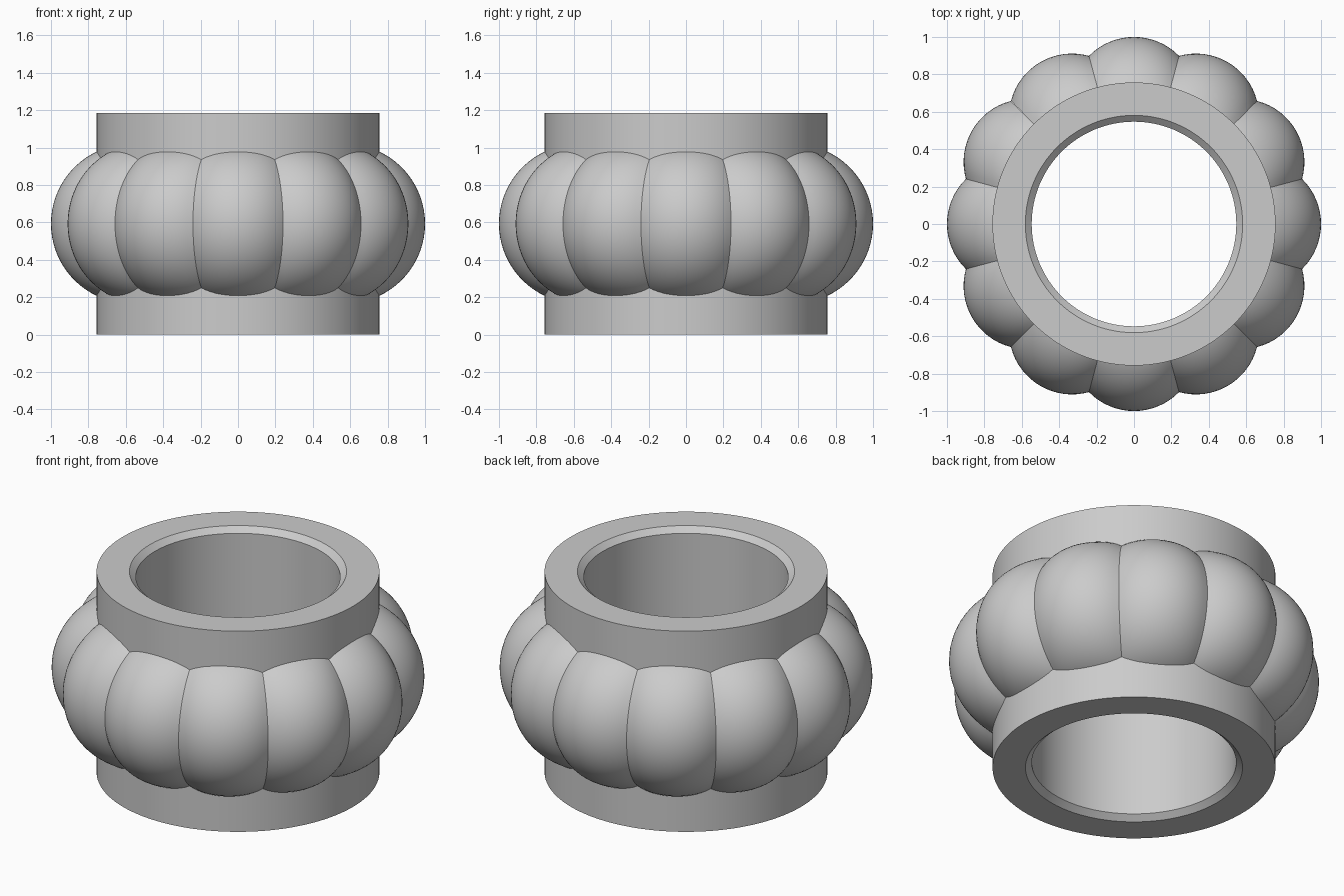
import bpy
import bmesh
import math

cube = bpy.data.objects.get("Cube")
if cube:
    bpy.data.objects.remove(cube, do_unlink=True)

HEIGHT = 1.185
LOBES = 12
SEAM = math.pi / LOBES

grey = bpy.data.materials.new("plain grey")
grey.use_nodes = True
colour = (0.6, 0.6, 0.6, 1)
grey.diffuse_color = colour
grey.node_tree.nodes["Principled BSDF"].inputs["Base Color"].default_value = colour


def mesh_from_grid(name, rows, wrap=False):
    """Skin a grid of points with quads; wrap closes it in both directions."""
    bm = bmesh.new()
    grid = [[bm.verts.new(p) for p in row] for row in rows]
    n, m = len(grid), len(grid[0])
    for i in range(n if wrap else n - 1):
        for j in range(m if wrap else m - 1):
            a, b = (i + 1) % n, (j + 1) % m
            bm.faces.new((grid[i][j], grid[a][j], grid[a][b], grid[i][b]))
    mesh = bpy.data.meshes.new(name)
    bm.to_mesh(mesh)
    bm.free()
    mesh.materials.append(grey)
    return mesh


def add_object(name, mesh):
    obj = bpy.data.objects.new(name, mesh)
    bpy.context.collection.objects.link(obj)
    return obj


def smooth(obj):
    bpy.ops.object.select_all(action="DESELECT")
    obj.select_set(True)
    bpy.context.view_layer.objects.active = obj
    bpy.ops.object.shade_smooth_by_angle(angle=math.radians(25))


def polar(r, angle, z):
    return (r * math.sin(angle), -r * math.cos(angle), z)


# Hollow ring with chamfered bore, turned from a profile
outer, bore, rim, chamfer = 0.757, 0.547, 0.581, 0.03
profile = [(outer, 0), (outer, HEIGHT), (rim, HEIGHT),
           (bore, HEIGHT - chamfer), (bore, chamfer), (rim, 0)]
STEPS = 128
rows = [[polar(r, math.tau * i / STEPS, z) for r, z in profile] for i in range(STEPS)]
smooth(add_object("ring_body", mesh_from_grid("ring_body", rows, wrap=True)))

# One bulging lobe: round in height and rounded across its width
BULGE, PLAN = 0.426, 0.337


def lobe_point(angle, tilt):
    centre = 1 - PLAN
    plan_r = centre * math.cos(angle) + math.sqrt(PLAN**2 - (centre * math.sin(angle))**2)
    r = plan_r - BULGE + BULGE * math.cos(tilt)
    return polar(r, angle, HEIGHT / 2 + BULGE * math.sin(tilt))


ACROSS, UP = 16, 32
reach = math.radians(75)
rows = [[lobe_point(SEAM * (2 * i / ACROSS - 1), reach * (2 * j / UP - 1))
         for j in range(UP + 1)] for i in range(ACROSS + 1)]
lobe_mesh = mesh_from_grid("lobe", rows)

# Repeat the lobe around the ring
for k in range(LOBES):
    lobe = add_object(f"lobe_{k + 1}", lobe_mesh)
    lobe.rotation_euler.z = 2 * SEAM * k
    if k == 0:
        smooth(lobe)
